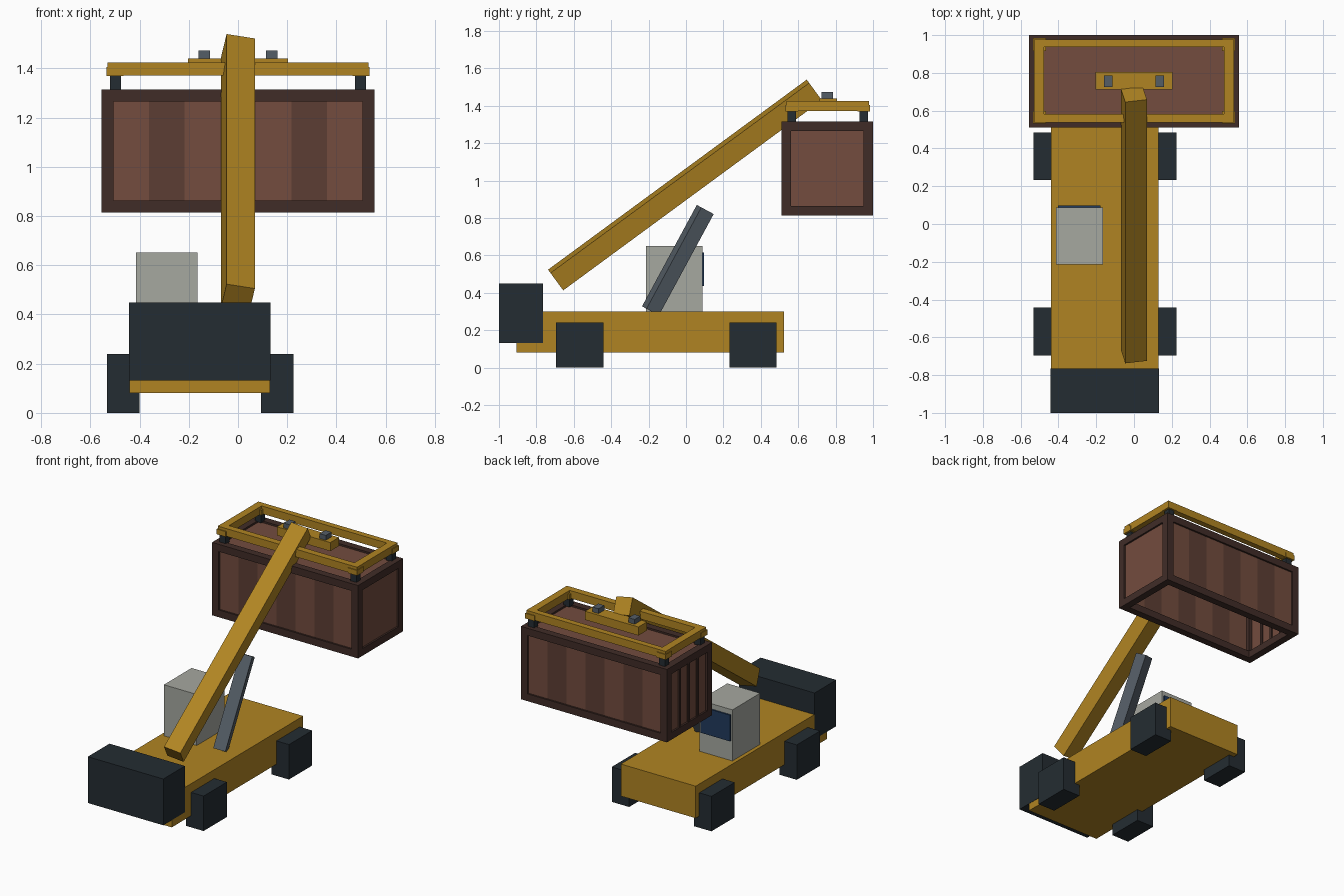
import bpy, bmesh
from math import sin, cos, radians
from mathutils import Matrix, Vector

if "Cube" in bpy.data.objects:
    bpy.data.objects.remove(bpy.data.objects["Cube"])


def material(name, r, g, b):
    lin = [((c / 255 + 0.055) / 1.055) ** 2.4 for c in (r, g, b)]
    m = bpy.data.materials.new(name)
    m.diffuse_color = (*lin, 1)
    m.use_nodes = True
    m.node_tree.nodes["Principled BSDF"].inputs["Base Color"].default_value = m.diffuse_color
    return m


GOLD = material("yellow_paint", 176, 132, 34)
DARK = material("dark_rubber", 36, 44, 50)
STEEL = material("steel", 84, 93, 102)
CAB = material("cab_grey", 166, 168, 160)
GLASS = material("glass", 32, 58, 92)
FRAME = material("container_frame", 64, 44, 39)
RUST = material("container_light", 115, 76, 62)
RUST_DARK = material("container_dark", 92, 61, 51)


def cube(name, matrix, mat):
    me = bpy.data.meshes.new(name)
    bm = bmesh.new()
    bmesh.ops.create_cube(bm, size=1, matrix=matrix)
    bm.to_mesh(me)
    bm.free()
    me.materials.append(mat)
    ob = bpy.data.objects.new(name, me)
    bpy.context.collection.objects.link(ob)
    return ob


def box(name, x, y, z, mat):
    """Axis-aligned box from (min, max) ranges."""
    mid = Vector([(a + b) / 2 for a, b in (x, y, z)])
    size = [b - a for a, b in (x, y, z)]
    return cube(name, Matrix.Translation(mid) @ Matrix.Diagonal((*size, 1)), mat)


def beam(name, start, end, side, roll, mat):
    """Square bar between two (y, z) points, rolled about its own axis."""
    a, b = Vector((0, *start)), Vector((0, *end))
    d = (b - a).normalized()
    ex = Vector((1, 0, 0))
    v = ex.cross(d)
    r = radians(roll)
    across, up = ex * cos(r) - v * sin(r), ex * sin(r) + v * cos(r)
    rot = Matrix((across, d, up)).transposed().to_4x4()
    size = Matrix.Diagonal((side, (b - a).length, side, 1))
    return cube(name, Matrix.Translation((a + b) / 2) @ rot @ size, mat)


# Chassis, counterweight, wheels
box("chassis", (-0.44, 0.13), (-0.905, 0.523), (0.08, 0.3), GOLD)
box("counterweight", (-0.442, 0.132), (-1.0, -0.765), (0.131, 0.449), DARK)
for xn, x in (("left", (-0.533, -0.4)), ("right", (0.093, 0.225))):
    for yn, y in (("front", (-0.695, -0.442)), ("back", (0.232, 0.485))):
        box(f"{yn}_{xn}_wheel", x, y, (0, 0.24), DARK)

# Cab with window facing the load
box("cab", (-0.414, -0.164), (-0.214, 0.087), (0.3, 0.651), CAB)
box("cab_window", (-0.402, -0.178), (0.08, 0.097), (0.435, 0.615), GLASS)

# Lifting boom and its hydraulic strut
beam("boom", (-0.697, 0.468), (0.686, 1.484), 0.117, 11, GOLD)
beam("lift_strut", (-0.19, 0.303), (0.103, 0.845), 0.08, 20, STEEL)

# Spreader frame
ZS = (1.371, 1.424)
for n, y in (("front", (0.537, 0.583)), ("back", (0.937, 0.978))):
    box(f"spreader_{n}_bar", (-0.53, 0.53), y, ZS, GOLD)
for n, s in (("left", -1), ("right", 1)):
    span = lambda a, b: tuple(sorted((s * a, s * b)))
    box(f"spreader_{n}_bar", span(0.477, 0.529), (0.583, 0.937), ZS, GOLD)
    box(f"spreader_{n}_lug", span(0.114, 0.16), (0.725, 0.787), (1.43, 1.472), STEEL)
    for m, yc in (("front", 0.565), ("back", 0.95)):
        box(f"{m}_{n}_corner_cap", span(0.465, 0.534), (yc - 0.034, yc + 0.034),
            (1.369, 1.405), GOLD)
        box(f"{m}_{n}_twist_lock", span(0.475, 0.52), (yc - 0.022, yc + 0.022),
            (1.31, 1.372), DARK)
box("spreader_head", (-0.203, 0.203), (0.713, 0.806), (1.38, 1.439), GOLD)

# Container edge frame: posts and rails
T = 0.05
X, Y, Z = (-0.555, 0.555), (0.511, 1.0), (0.814, 1.315)
ends = lambda r: ((r[0], r[0] + T), (r[1] - T, r[1]))
inner = lambda r: (r[0] + T, r[1] - T)
for i, z in enumerate(ends(Z)):
    for j, y in enumerate(ends(Y)):
        box(f"container_long_rail_{i}{j}", X, y, z, FRAME)
    for j, x in enumerate(ends(X)):
        box(f"container_end_rail_{i}{j}", x, inner(Y), z, FRAME)
for i, x in enumerate(ends(X)):
    for j, y in enumerate(ends(Y)):
        box(f"container_post_{i}{j}", x, y, inner(Z), FRAME)

# Container walls: seven alternating panels on each long side
IN, TH = 0.012, 0.012
x0, x1 = inner(X)
w = (x1 - x0) / 7
for i in range(7):
    xr, mat = (x0 + i * w, x0 + (i + 1) * w), (RUST, RUST_DARK)[i % 2]
    box(f"container_front_panel_{i}", xr, (Y[0] + IN, Y[0] + IN + TH), inner(Z), mat)
    box(f"container_back_panel_{i}", xr, (Y[1] - IN - TH, Y[1] - IN), inner(Z), mat)

# Roof, plain end, and door end with ribs (underside open)
box("container_roof", inner(X), inner(Y), (Z[1] - IN - TH, Z[1] - IN), RUST)
box("container_end_panel", (X[1] - IN - TH, X[1] - IN), inner(Y), inner(Z), RUST)
box("container_door_panel", (X[0] + IN, X[0] + IN + TH), inner(Y), inner(Z), RUST)
y0, y1 = inner(Y)
for i in range(1, 4):
    yc = y0 + (y1 - y0) * i / 4
    box(f"container_door_rib_{i}", (X[0] + 0.002, X[0] + IN + TH + 0.008),
        (yc - 0.01, yc + 0.01), inner(Z), FRAME)
